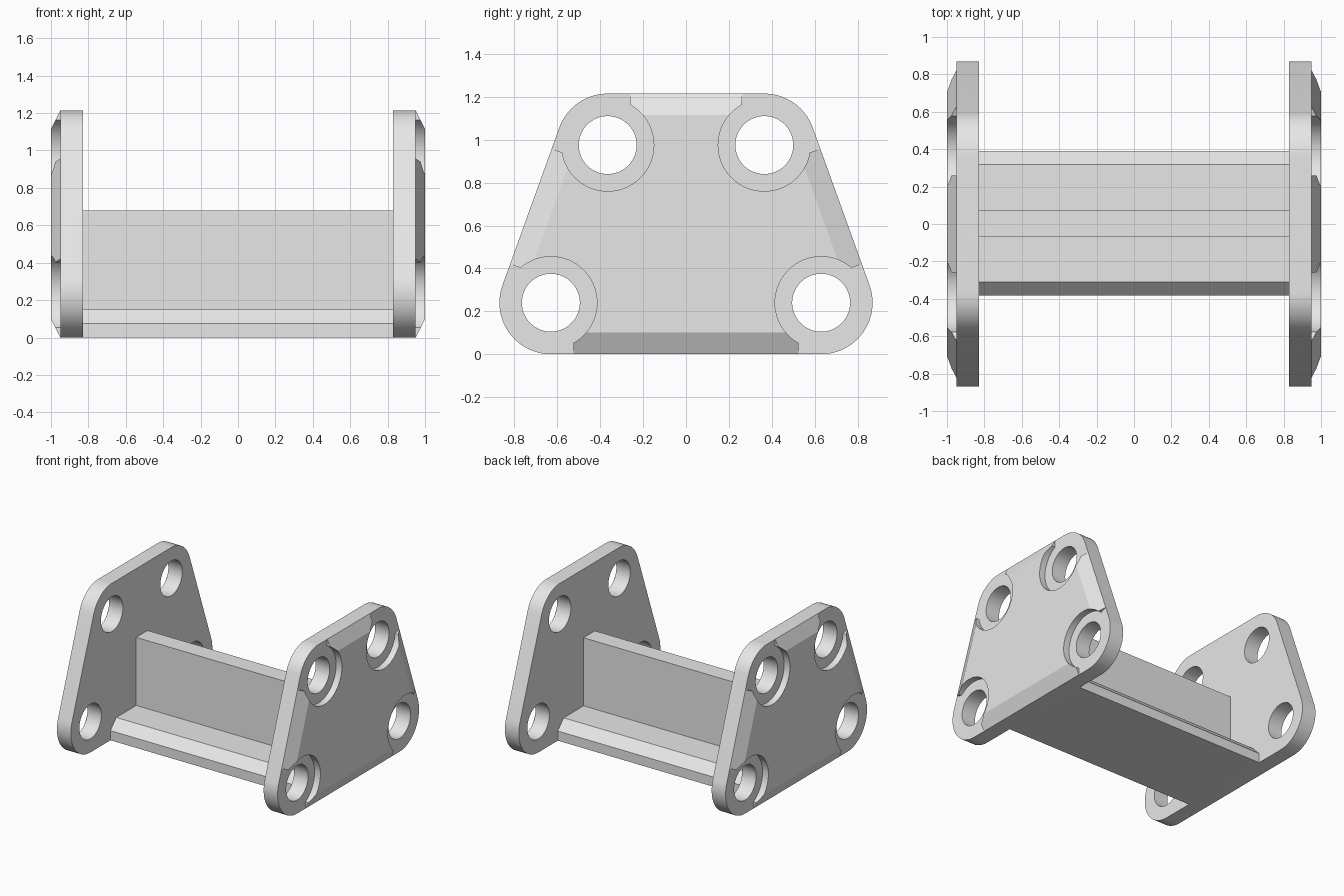
import bpy, bmesh, math
from mathutils import Vector, Matrix

cube = bpy.data.objects.get("Cube")
if cube:
    bpy.data.objects.remove(cube, do_unlink=True)

# One grey metal colour
grey = bpy.data.materials.new("grey_metal")
grey.use_nodes = True
grey.diffuse_color = (0.8, 0.8, 0.8, 1)
grey.node_tree.nodes["Principled BSDF"].inputs["Base Color"].default_value = (0.8, 0.8, 0.8, 1)

INNER, FACE, OUTER = 0.83, 0.95, 1.0      # plate depths along x
CORNER_R, BORE_R, HOLE_R = 0.24, 0.215, 0.135
BEVEL, NOTCH = 0.1, 0.105


def loft(name, rings):
    """Solid through matching (x, outline) rings; outlines are (y, z) points."""
    bm = bmesh.new()
    loops = [[bm.verts.new((x, p[0], p[1])) for p in pts] for x, pts in rings]
    n = len(loops[0])
    for a, b in zip(loops, loops[1:]):
        for i in range(n):
            j = (i + 1) % n
            bm.faces.new((a[i], a[j], b[j], b[i]))
    bm.faces.new(loops[0])
    bm.faces.new(loops[-1])
    bmesh.ops.recalc_face_normals(bm, faces=bm.faces)
    mesh = bpy.data.meshes.new(name)
    bm.to_mesh(mesh)
    bm.free()
    mesh.materials.append(grey)
    obj = bpy.data.objects.new(name, mesh)
    bpy.context.collection.objects.link(obj)
    return obj


def activate(obj):
    bpy.ops.object.select_all(action='DESELECT')
    obj.select_set(True)
    bpy.context.view_layer.objects.active = obj


def cut(target, outline, x0, x1):
    cutter = loft("cutter", [(x0, outline), (x1, outline)])
    cutter.hide_render = True
    mod = target.modifiers.new("cut", 'BOOLEAN')
    mod.operation, mod.solver, mod.object = 'DIFFERENCE', 'EXACT', cutter
    activate(target)
    bpy.ops.object.modifier_apply(modifier=mod.name)
    bpy.data.objects.remove(cutter, do_unlink=True)


def polar(angle, r=1.0):
    return Vector((math.cos(angle), math.sin(angle))) * r


def arc(c, r, a0, a1, n):
    return [c + polar(a0 + (a1 - a0) * i / n, r) for i in range(n + 1)]


def circle(c, r, n=64):
    return arc(c, r, 0, math.tau, n)[:-1]


# Corner centres with the directions of the two edges they join
low, high = Vector((0.63, 0.24)), Vector((0.365, 0.975))
side = math.atan2(low.x - high.x, high.y - low.y)
half, full = math.pi / 2, math.pi
corners = [
    (low, -half, side),
    (high, side, half),
    (Vector((-high.x, high.y)), half, full - side),
    (Vector((-low.x, low.y)), full - side, full + half),
]


def outline(r):
    return [p for c, a0, a1 in corners for p in arc(c, r, a0, a1, 20)]


# End plate with a bevelled outer face
plate = loft("left_end_plate", [(INNER, outline(CORNER_R)), (FACE, outline(CORNER_R)),
                                (OUTER, outline(CORNER_R - BEVEL))])

# Bolt seats open towards the corners, then through holes
for c, a0, a1 in corners:
    n0, n1 = polar(a0), polar(a1)
    a, b = c - polar(a0 + half, NOTCH), c + polar(a1 + half, NOTCH)
    wedge = [a, a + n0 * 0.4, c + (n0 + n1) * 0.4, b + n1 * 0.4, b]
    cut(plate, wedge, FACE, 1.1)
    cut(plate, circle(c, BORE_R), FACE, 1.1)
    cut(plate, circle(c, HOLE_R), 0.7, 1.2)

# Opposite plate
mirrored = plate.data.copy()
mirrored.transform(Matrix.Scale(-1, 4, (1, 0, 0)))
mirrored.flip_normals()
other = bpy.data.objects.new("right_end_plate", mirrored)
bpy.context.collection.objects.link(other)

# Cross beam: chamfered foot with an upright web
half_profile = [(0.387, 0), (0.387, 0.075), (0.315, 0.15), (0.07, 0.15), (0.07, 0.68)]
profile = half_profile + [(-y, z) for y, z in reversed(half_profile)]
profile = [(y + 0.004, z) for y, z in profile]
beam = loft("cross_beam", [(-INNER, profile), (INNER, profile)])

for obj in (plate, other, beam):
    activate(obj)
    bpy.ops.object.shade_smooth_by_angle(angle=math.radians(20))
